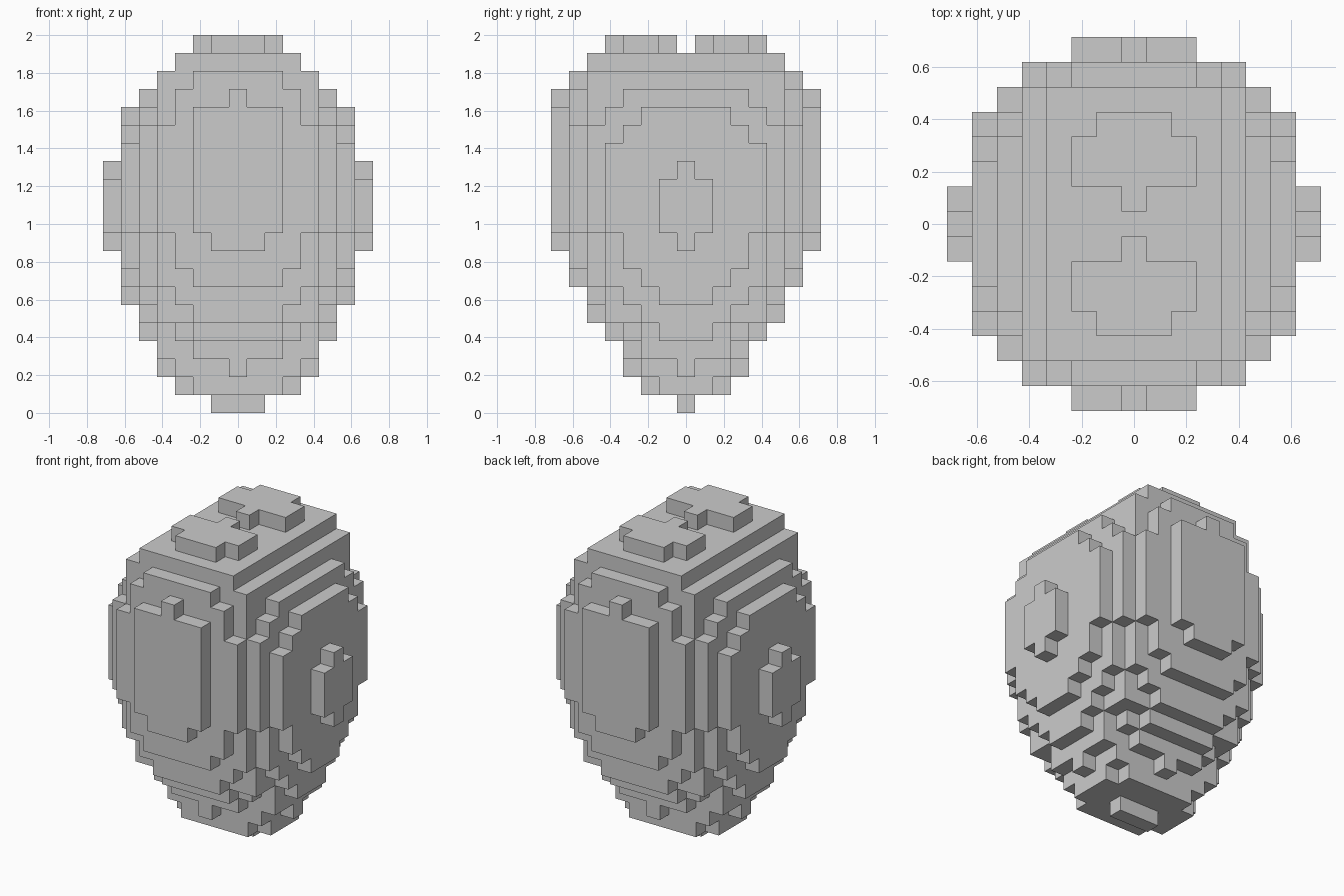
import bpy
import bmesh
from itertools import product
from mathutils import Vector

cube = bpy.data.objects.get("Cube")
if cube:
    bpy.data.objects.remove(cube)

UNIT = 2 / 21  # one block

grey = bpy.data.materials.new("plain grey")
grey.use_nodes = True
grey.diffuse_color = (0.6, 0.6, 0.6, 1)
grey.node_tree.nodes["Principled BSDF"].inputs["Base Color"].default_value = (0.6, 0.6, 0.6, 1)

# Each run of layers: first layer, last layer, and the outline steps as
# (half width, half depth) rectangles counted in blocks from the middle one
BODY = [
    (0, 0, [(1, 0)]),
    (1, 1, [(3, 1), (2, 2)]),
    (2, 2, [(4, 0), (3, 2), (0, 3)]),
    (3, 3, [(4, 2), (2, 3)]),
    (4, 4, [(5, 1), (4, 2), (3, 3), (2, 4)]),
    (5, 5, [(5, 2), (4, 4), (2, 5)]),
    (6, 6, [(6, 1), (5, 3), (4, 4), (3, 5)]),
    (7, 7, [(6, 2), (5, 4), (4, 5), (2, 6)]),
    (8, 9, [(6, 3), (5, 4), (4, 5), (3, 6)]),
    (10, 14, [(6, 4), (5, 5), (4, 6)]),
    (15, 15, [(6, 3), (5, 5), (4, 6)]),
    (16, 16, [(6, 2), (5, 4), (4, 5), (3, 6)]),
    (17, 17, [(5, 3), (4, 5), (3, 6)]),
    (18, 18, [(4, 5), (2, 6)]),
    (19, 19, [(3, 5)]),
]

cells = set()


def fill(xs, ys, zs):
    cells.update(product(xs, ys, zs))


def span(half):
    return range(-half, half + 1)


# Stepped body
for low, high, steps in BODY:
    for half_x, half_y in steps:
        fill(span(half_x), span(half_y), range(low, high + 1))

for side in (-1, 1):
    # Raised front and back panels
    fill(span(2), [7 * side], range(10, 17))
    fill(span(1), [7 * side], [9])
    fill([0], [7 * side], [17])
    # Raised side panels
    fill([7 * side], span(1), range(10, 13))
    fill([7 * side], [0], range(9, 14))
    # Twin crown lobes
    fill([0], [side], [20])
    fill(span(2), [2 * side, 3 * side], [20])
    fill(span(1), [4 * side], [20])

# Skin the blocks with their outer faces only
bm = bmesh.new()
corners = {}


def corner(point):
    key = tuple(round(c * 2) for c in point)
    if key not in corners:
        corners[key] = bm.verts.new(point * UNIT)
    return corners[key]


for cell in cells:
    centre = Vector(cell) + Vector((0, 0, 0.5))
    for axis, sign in product(range(3), (-1, 1)):
        normal = Vector((0, 0, 0))
        normal[axis] = sign
        if tuple(int(c) for c in Vector(cell) + normal) in cells:
            continue
        u = Vector((0, 0, 0))
        u[(axis + 1) % 3] = 0.5
        v = normal.cross(u)
        middle = centre + normal / 2
        bm.faces.new([corner(middle + p) for p in (-u - v, u - v, u + v, v - u)])

mesh = bpy.data.meshes.new("stepped_shell")
bm.to_mesh(mesh)
bm.free()
mesh.materials.append(grey)
shell = bpy.data.objects.new("stepped_shell", mesh)
bpy.context.collection.objects.link(shell)
